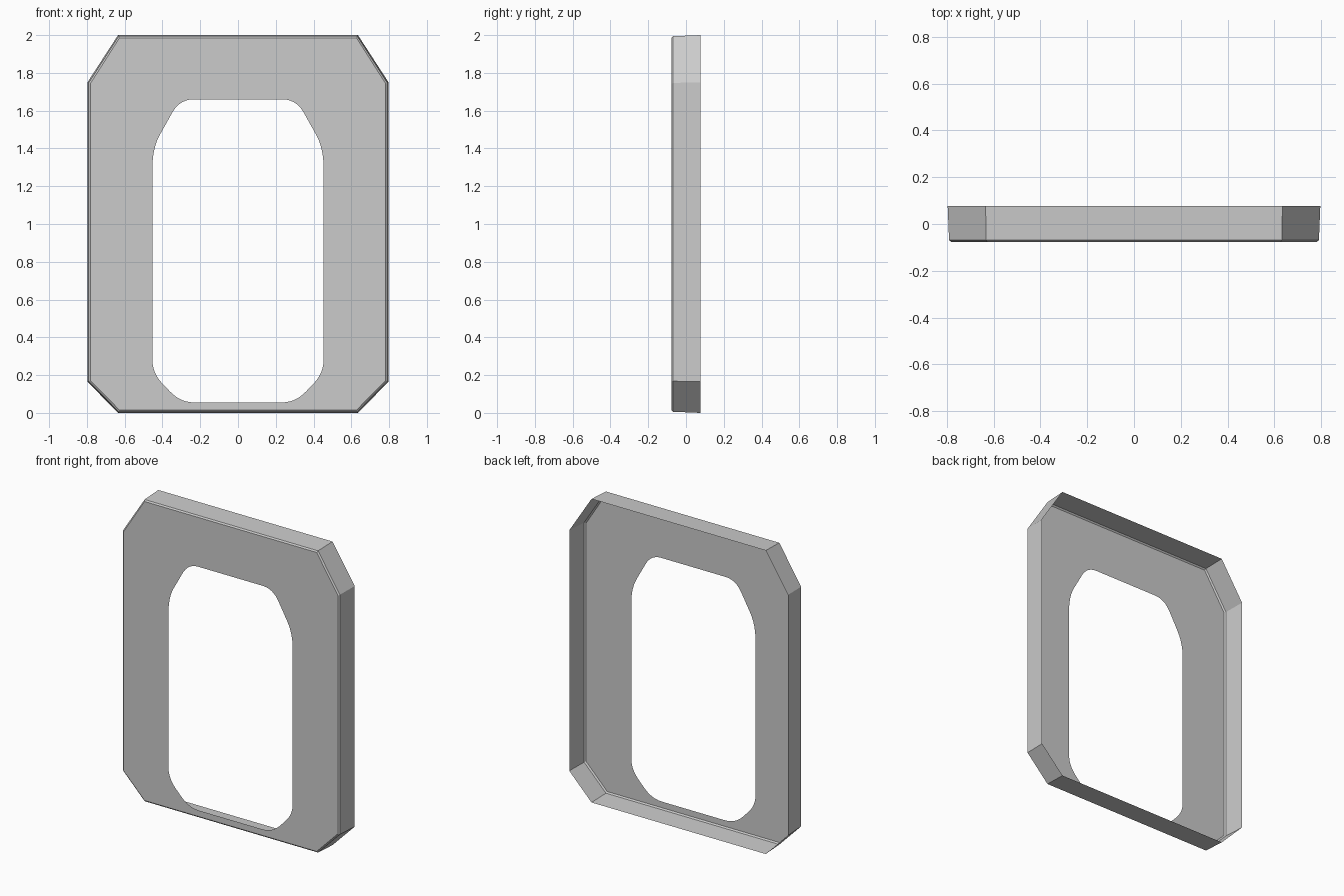
import bpy
import bmesh
from mathutils import Vector

cube = bpy.data.objects.get("Cube")
if cube:
    bpy.data.objects.remove(cube, do_unlink=True)

FRONT, BACK = -0.077, 0.077

grey = bpy.data.materials.new("light grey")
grey.use_nodes = True
colour = (0.6, 0.6, 0.6, 1)
grey.diffuse_color = colour
grey.node_tree.nodes["Principled BSDF"].inputs["Base Color"].default_value = colour


def mirrored(half):
    """Close a right-hand (x, z) profile with its mirror image."""
    return half + [(-x, z) for x, z in reversed(half)]


def rounded(start, corner, end, steps=6):
    """Points along a soft corner."""
    a, b, c = Vector(start), Vector(corner), Vector(end)
    ts = [i / steps for i in range(steps + 1)]
    return [tuple(a * (1 - t) ** 2 + b * 2 * t * (1 - t) + c * t * t) for t in ts]


def octagon(inset):
    """Outer outline with cut corners, pulled in by an even margin."""
    side, top, bottom = 0.797 - inset, 2 - inset, inset
    flat = 0.635 - inset * 0.5
    return mirrored([(flat, top), (side, 1.75 - inset * 0.5),
                     (side, 0.165 + inset * 0.5), (flat, bottom)])


bm = bmesh.new()


def ring(points, y):
    verts = [bm.verts.new((x, y, z)) for x, z in points]
    edges = [bm.edges.new((v, verts[i - 1])) for i, v in enumerate(verts)]
    return verts, edges


# Open-backed rim: slightly tapered wall, then a narrow front chamfer
back, _ = ring(octagon(0), BACK)
rim, _ = ring(octagon(0.006), FRONT + 0.008)
face, face_edges = ring(octagon(0.015), FRONT)
for a, b in ((back, rim), (rim, face)):
    for i in range(len(a)):
        bm.faces.new((a[i - 1], a[i], b[i], b[i - 1]))

# Front sheet around the rounded opening
opening = mirrored(
    rounded((0.235, 1.66), (0.305, 1.66), (0.345, 1.595))
    + rounded((0.415, 1.47), (0.453, 1.40), (0.453, 1.30))
    + rounded((0.453, 0.28), (0.453, 0.215), (0.405, 0.16))
    + rounded((0.36, 0.113), (0.305, 0.055), (0.23, 0.055)))
_, hole_edges = ring(opening, FRONT)
bmesh.ops.triangle_fill(bm, use_beauty=True, use_dissolve=False,
                        edges=face_edges + hole_edges, normal=(0, -1, 0))

# Make every face point outward
bmesh.ops.recalc_face_normals(bm, faces=bm.faces)
front_faces = [f for f in bm.faces if abs(f.normal.y) > 0.99]
if front_faces[0].normal.y > 0:
    bmesh.ops.reverse_faces(bm, faces=bm.faces)

mesh = bpy.data.meshes.new("frame_shell")
bm.to_mesh(mesh)
bm.free()
mesh.materials.append(grey)
frame = bpy.data.objects.new("frame_shell", mesh)
bpy.context.collection.objects.link(frame)
